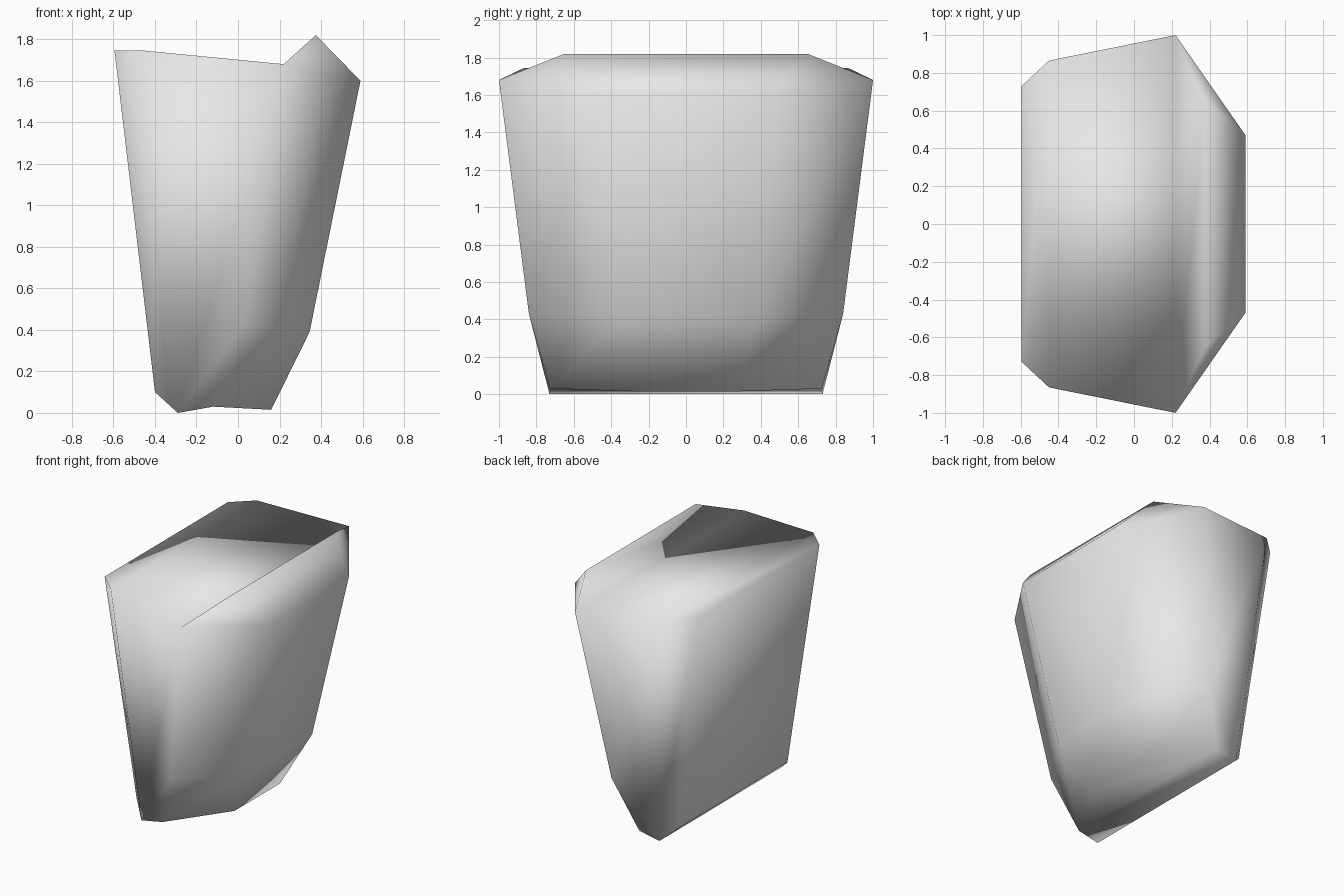
import bpy, bmesh

if "Cube" in bpy.data.objects:
    bpy.data.objects.remove(bpy.data.objects["Cube"])

grey = bpy.data.materials.new("light_grey")
grey.diffuse_color = (0.8, 0.8, 0.8, 1)
grey.use_nodes = True
grey.node_tree.nodes["Principled BSDF"].inputs["Base Color"].default_value = grey.diffuse_color


def build(name, points, halves, chain):
    """Mirror the half faces in y and bridge the closed chain of points across the middle."""
    bm = bmesh.new()
    right = {k: bm.verts.new(p) for k, p in points.items()}
    left = {k: bm.verts.new((p[0], -p[1], p[2])) for k, p in points.items()}
    for f in halves:
        bm.faces.new([right[k] for k in f])
        bm.faces.new([left[k] for k in reversed(f)])
    for a, b in zip(chain, chain[1:] + chain[:1]):
        bm.faces.new([right[a], right[b], left[b], left[a]])
    bm.normal_update()
    bmesh.ops.recalc_face_normals(bm, faces=bm.faces[:])
    if bm.calc_volume(signed=True) < 0:
        bmesh.ops.reverse_faces(bm, faces=bm.faces[:])
    for f in bm.faces:
        f.smooth = True
    me = bpy.data.meshes.new(name)
    bm.to_mesh(me)
    bm.free()
    me.materials.append(grey)
    ob = bpy.data.objects.new(name, me)
    bpy.context.collection.objects.link(ob)
    return ob


# tapered closed block with a raised lip along the front of its top
block = {
    "back_top": (-0.595, 0.73, 1.745), "back_low": (-0.40, 0.63, 0.10),
    "corner_top": (-0.45, 0.865, 1.745), "corner_low": (-0.29, 0.73, 0.0),
    "side_top": (0.22, 1.0, 1.68), "side_mid": (0.03, 0.84, 0.43), "side_low": (-0.12, 0.725, 0.03),
    "front_top": (0.59, 0.47, 1.60), "front_mid": (0.345, 0.386, 0.39), "front_low": (0.16, 0.27, 0.015),
    "crest": (0.375, 0.65, 1.82),
}
build("tapered_block", block, [
    ("back_top", "corner_top", "corner_low", "back_low"),
    ("corner_top", "side_top", "side_mid", "corner_low"),
    ("corner_low", "side_mid", "side_low"),
    ("side_top", "front_top", "front_mid", "side_mid"),
    ("side_mid", "front_mid", "front_low", "side_low"),
    ("side_top", "crest", "front_top"),
], ["back_top", "back_low", "corner_low", "side_low", "front_low", "front_mid",
    "front_top", "crest", "side_top", "corner_top"])
